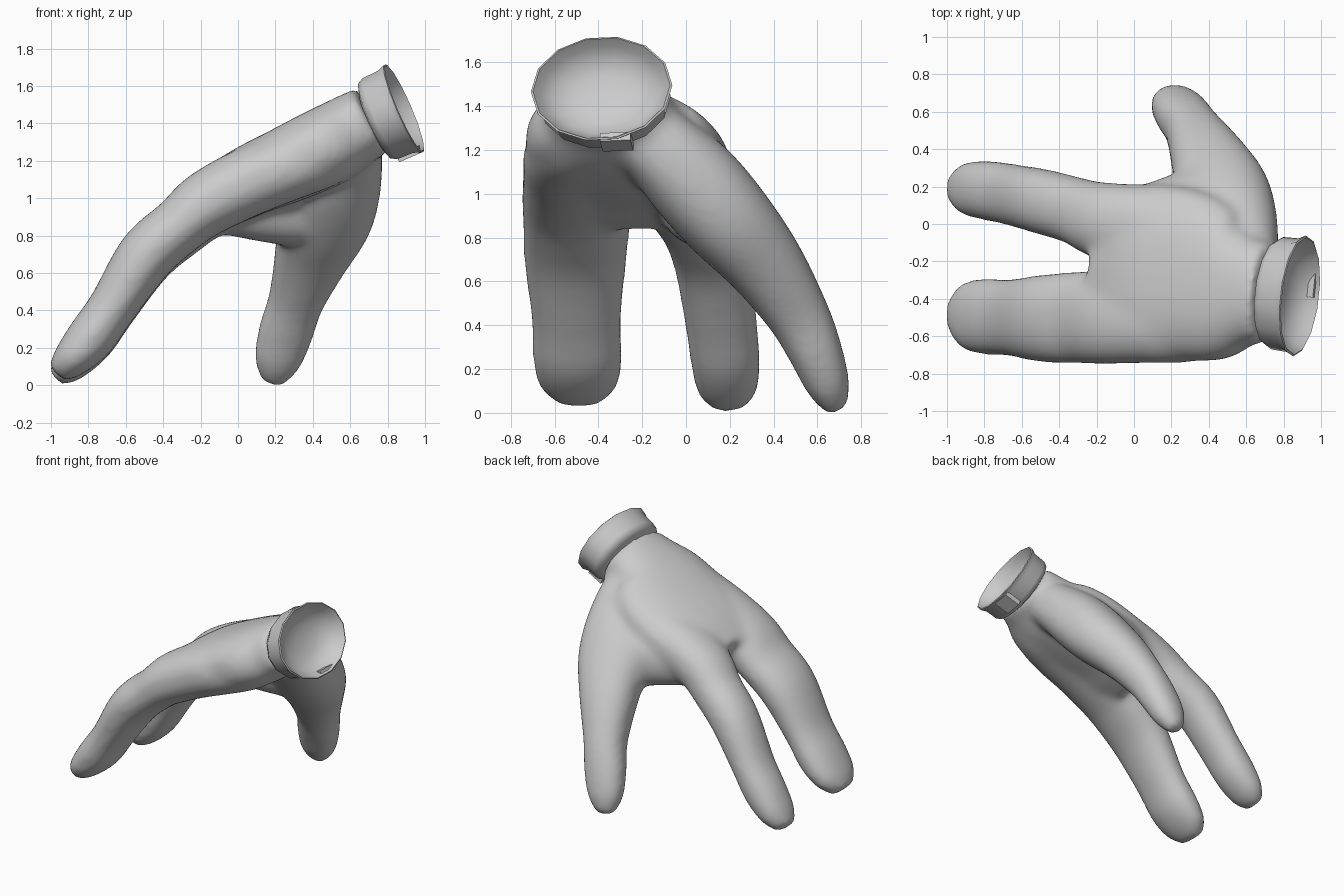
import bpy, bmesh, math
from mathutils import Vector

if "Cube" in bpy.data.objects:
    bpy.data.objects.remove(bpy.data.objects["Cube"])


def superellipse(i, n, p):
    a = 2 * math.pi * i / n
    c, s = math.cos(a), math.sin(a)
    return (math.copysign(abs(c) ** (2 / p), c), math.copysign(abs(s) ** (2 / p), s))


def smooth_path(rows, steps=4):
    # Catmull-Rom interpolation of section rows
    out = []
    for i in range(len(rows) - 1):
        q = [rows[max(0, min(len(rows) - 1, i + k))] for k in (-1, 0, 1, 2)]
        for s in range(steps):
            t = s / steps
            out.append([0.5 * (2 * b + (c - a) * t + (2 * a - 5 * b + 4 * c - d) * t * t
                               + (3 * b - a - 3 * c + d) * t ** 3) for a, b, c, d in zip(*q)])
    return out + [list(rows[-1])]


def skin(bm, rings):
    rings = [[bm.verts.new(p) for p in r] for r in rings]
    n = len(rings[0])
    for a, b in zip(rings, rings[1:]):
        for i in range(n):
            bm.faces.new((a[i], a[(i + 1) % n], b[(i + 1) % n], b[i]))
    bm.faces.new(rings[0][::-1])
    bm.faces.new(rings[-1])


def tube(bm, rows, side, p=2.2, n=28):
    # rows: centre x, y, z, half width, half thickness
    rows = smooth_path(rows)
    pts = [Vector(r[:3]) for r in rows]
    rings = []
    for i, r in enumerate(rows):
        t = (pts[min(i + 1, len(pts) - 1)] - pts[max(i - 1, 0)]).normalized()
        u = Vector(side)
        u = (u - t * u.dot(t)).normalized()
        v = t.cross(u)
        rings.append([pts[i] + u * (r[3] * x) + v * (r[4] * y)
                      for x, y in (superellipse(k, n, p) for k in range(n))])
    skin(bm, rings)


def finish(bm, name):
    bmesh.ops.recalc_face_normals(bm, faces=bm.faces)
    me = bpy.data.meshes.new(name)
    bm.to_mesh(me)
    bm.free()
    ob = bpy.data.objects.new(name, me)
    bpy.context.collection.objects.link(ob)
    return ob


bm = bmesh.new()
# palm, from knuckles to wrist
tube(bm, [(-.19, -.24, .95, .38, .14), (-.06, -.26, 1.025, .46, .175), (.08, -.265, 1.1, .48, .19),
          (.28, -.28, 1.185, .465, .205), (.48, -.345, 1.28, .4, .215), (.62, -.36, 1.365, .3, .2),
          (.72, -.37, 1.42, .265, .19)], (0, 1, -.05), 2.3)
# wide finger, running back into the heel of the palm
tube(bm, [(.62, -.43, 1.33, .16, .16), (.46, -.47, 1.245, .22, .185), (.28, -.495, 1.175, .245, .185),
          (.05, -.5, 1.085, .245, .185), (-.17, -.5, .97, .25, .175), (-.31, -.5, .855, .245, .155),
          (-.49, -.505, .695, .235, .155), (-.67, -.5, .42, .205, .13), (-.79, -.495, .25, .205, .13),
          (-.9, -.49, .13, .18, .1), (-.97, -.49, .06, .1, .06)], (0, 1, 0))
# index finger
tube(bm, [(.28, -.03, 1.13, .2, .2), (.05, -.01, 1.06, .22, .185), (-.17, .02, .955, .205, .175),
          (-.31, .07, .84, .18, .16), (-.49, .12, .685, .175, .155), (-.67, .16, .41, .165, .13),
          (-.79, .18, .24, .16, .13), (-.9, .19, .11, .14, .1), (-.975, .2, .04, .08, .055)], (0, 1, 0))
# thumb with its broad base
tube(bm, [(.62, -.25, 1.32, .15, .16), (.57, -.1, 1.19, .21, .19), (.515, .04, 1.05, .25, .215),
          (.465, .19, .88, .25, .21), (.39, .36, .68, .2, .18), (.31, .51, .45, .15, .145),
          (.255, .59, .28, .148, .125), (.21, .65, .12, .125, .1), (.185, .69, .01, .06, .05)], (1, 0, .1))
# web between index finger and thumb
tube(bm, [(-.1, .02, .96, .15, .15), (.1, .05, .96, .17, .19), (.28, .1, .955, .18, .21),
          (.43, .14, .94, .16, .19)], (0, 1, 0))
# fleshy bridge on the back of the hand towards the thumb
tube(bm, [(.2, -.15, 1.16, .2, .15), (.3, .0, 1.1, .24, .17), (.37, .13, .98, .22, .17),
          (.4, .26, .83, .17, .15)], (1, 0, .2))
hand = finish(bm, "hand")
m = hand.modifiers.new("blend", "REMESH")
m.mode = "VOXEL"
m.voxel_size = .02
m.use_smooth_shade = True
m = hand.modifiers.new("soften", "SMOOTH")
m.factor = .5
m.iterations = 24

# flared wrist cuff with hollow opening
axis = Vector((.91, -.115, .395)).normalized()
u = Vector((0, 1, 0))
u = (u - axis * u.dot(axis)).normalized()
v = axis.cross(u)  # points upwards
rim = Vector((.885, -.385, 1.48))
profile = [(-.18, .7), (-.165, .86), (-.13, .93), (-.04, .94), (0, 1), (.005, .97),
           (-.04, .88), (-.09, .72), (-.12, .45), (-.13, .15)]
bm = bmesh.new()
skin(bm, [[rim + axis * d + u * (.325 * s * math.cos(k * math.pi / 7)) + v * (.26 * s * math.sin(k * math.pi / 7))
           for k in range(14)] for d, s in profile])
cuff = finish(bm, "wrist_cuff")
bpy.context.view_layer.objects.active = cuff
cuff.select_set(True)
bpy.ops.object.shade_smooth_by_angle(angle=math.radians(50))

# small tab under the cuff
bm = bmesh.new()
bmesh.ops.create_cube(bm, size=1)
for w in bm.verts:
    c = w.co.copy()
    w.co = rim + axis * (c.x * .12 - .075) + u * (c.y * .14 + .06) + v * (c.z * .04 - .235)
finish(bm, "cuff_tab")
